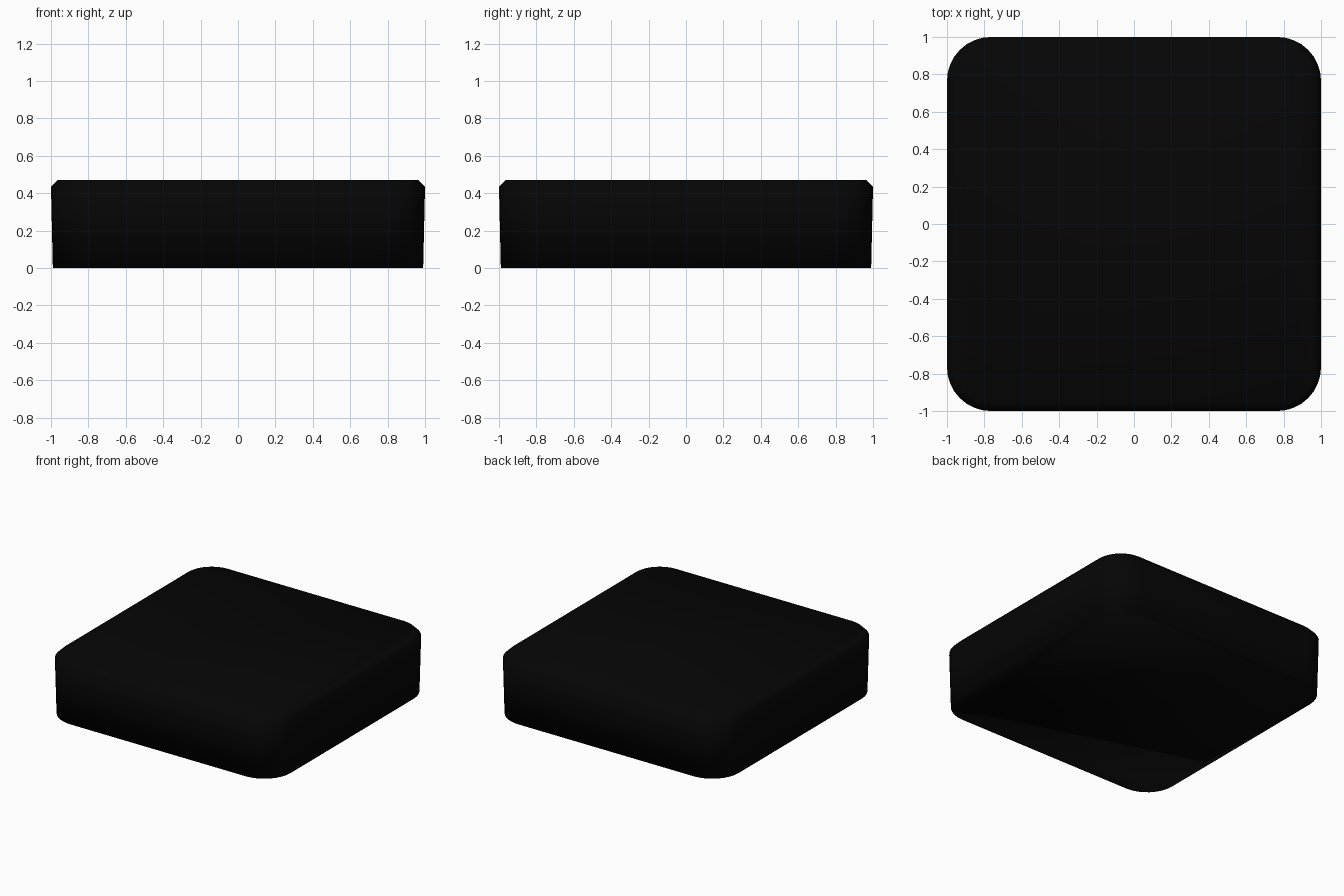
import bpy
import bmesh
import math

cube = bpy.data.objects.get("Cube")
if cube:
    bpy.data.objects.remove(cube, do_unlink=True)

CORNER_STEPS = 8


def rounded_ring(bm, half, radius, z):
    """Square loop with rounded corners at height z."""
    ring = []
    for quarter in range(4):
        middle = math.radians(45 + 90 * quarter)
        cx = math.copysign(half - radius, math.cos(middle))
        cy = math.copysign(half - radius, math.sin(middle))
        for step in range(CORNER_STEPS + 1):
            a = math.pi / 2 * (quarter + step / CORNER_STEPS)
            ring.append(bm.verts.new((cx + radius * math.cos(a),
                                      cy + radius * math.sin(a), z)))
    return ring


def bridge(bm, lower, upper):
    count = len(lower)
    for i in range(count):
        j = (i + 1) % count
        bm.faces.new((lower[i], lower[j], upper[j], upper[i]))


# Section from the base to the chamfered top: half width, radius, height
section = [
    (0.99, 0.23, 0.0),
    (1.0, 0.235, 0.435),
    (0.963, 0.20, 0.472),
]

# Solid block
bm = bmesh.new()
rings = [rounded_ring(bm, *level) for level in section]
for lower, upper in zip(rings, rings[1:]):
    bridge(bm, lower, upper)
bm.faces.new(rings[-1])
bm.faces.new(reversed(rings[0]))

mesh = bpy.data.meshes.new("square_block")
bm.to_mesh(mesh)
bm.free()
mesh.shade_smooth()
block = bpy.data.objects.new("square_block", mesh)
bpy.context.collection.objects.link(block)

# Black plastic
black = bpy.data.materials.new("black_plastic")
black.use_nodes = True
colour = (0.0016, 0.0016, 0.0016, 1)
black.diffuse_color = colour
black.node_tree.nodes["Principled BSDF"].inputs["Base Color"].default_value = colour
mesh.materials.append(black)
